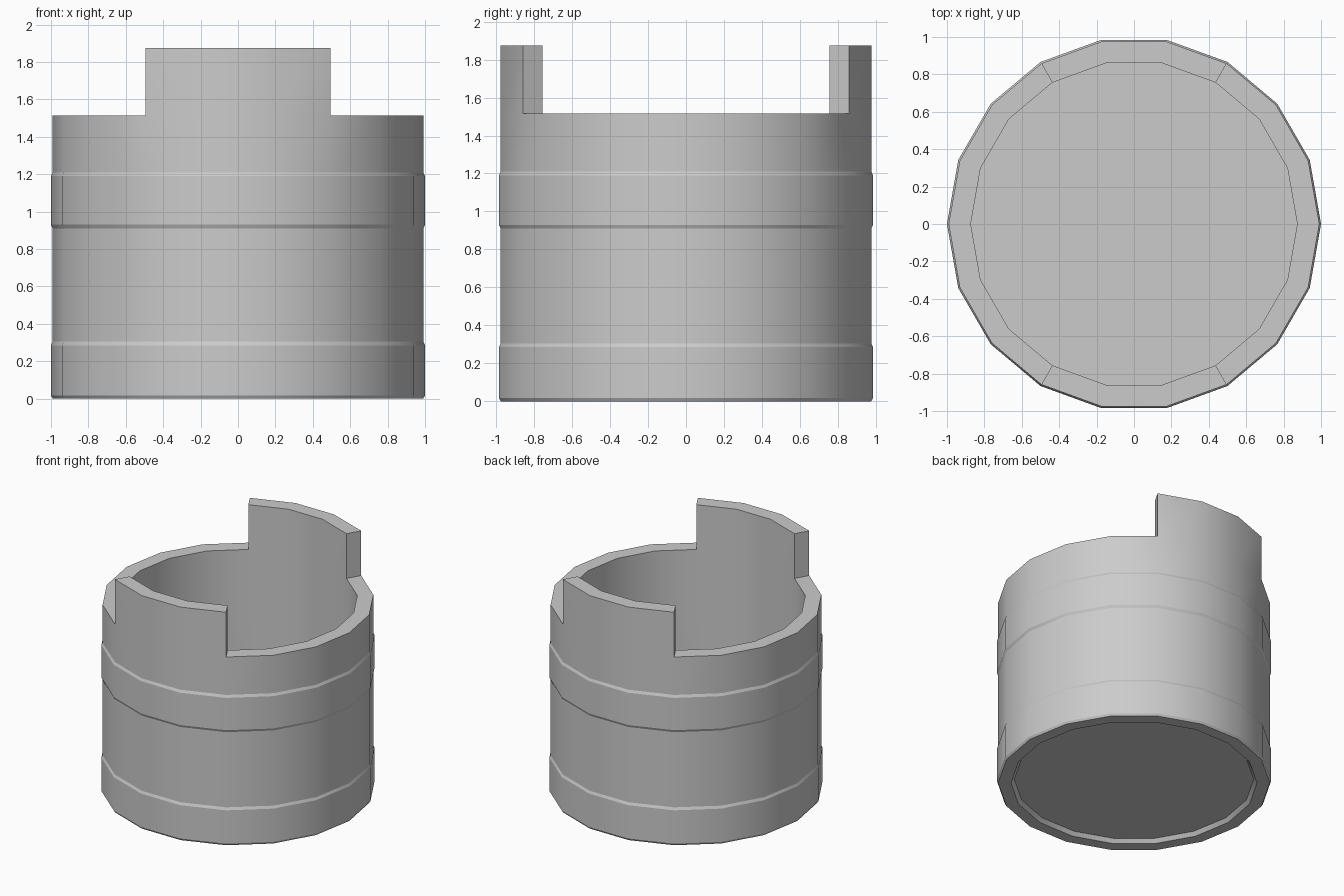
import bpy, bmesh
from math import cos, sin, radians

if "Cube" in bpy.data.objects:
    bpy.data.objects.remove(bpy.data.objects["Cube"])

SIDES = 18
STEP = 360 / SIDES
BODY, BAND, INNER = 0.991, 1.0, 0.873
RIM_Z, TAB_Z = 1.515, 1.875

# Wall profile (radius, z): recessed underside, two raised bands, rim, inside floor
profile = [
    (INNER, 0.03), (0.897, 0.0), (0.99, 0.0), (BAND, 0.017),
    (BAND, 0.285), (BODY, 0.305), (BODY, 0.91), (BAND, 0.93),
    (BAND, 1.19), (BODY, 1.21), (BODY, RIM_Z), (INNER, RIM_Z), (INNER, 0.05),
]

bm = bmesh.new()
rings = [[bm.verts.new((r * cos(radians(i * STEP)), r * sin(radians(i * STEP)), z))
          for i in range(SIDES)] for r, z in profile]

# Lathe the profile and cap the underside and inside floor
rim_faces = {}
for k in range(len(rings) - 1):
    for i in range(SIDES):
        j = (i + 1) % SIDES
        face = bm.faces.new((rings[k][i], rings[k][j], rings[k + 1][j], rings[k + 1][i]))
        if k == 10:
            rim_faces[i] = face
bm.faces.new(rings[0][::-1])
bm.faces.new(rings[-1])

# Front and back tabs, each three facets wide
for start in (3, 12):
    faces = [rim_faces[start + n] for n in range(3)]
    new = bmesh.ops.extrude_face_region(bm, geom=faces)["geom"]
    verts = [g for g in new if isinstance(g, bmesh.types.BMVert)]
    bmesh.ops.translate(bm, verts=verts, vec=(0, 0, TAB_Z - RIM_Z))
    bmesh.ops.delete(bm, geom=[f for f in faces if f.is_valid and
                               all(abs(v.co.z - RIM_Z) < 1e-4 for v in f.verts)],
                     context='FACES')

bmesh.ops.recalc_face_normals(bm, faces=bm.faces)
mesh = bpy.data.meshes.new("banded_cup")
bm.to_mesh(mesh)
bm.free()
cup = bpy.data.objects.new("banded_cup", mesh)
bpy.context.collection.objects.link(cup)

# Smooth around the wall, crisp at bands and rim
bpy.context.view_layer.objects.active = cup
cup.select_set(True)
bpy.ops.object.shade_smooth_by_angle(angle=radians(21))
